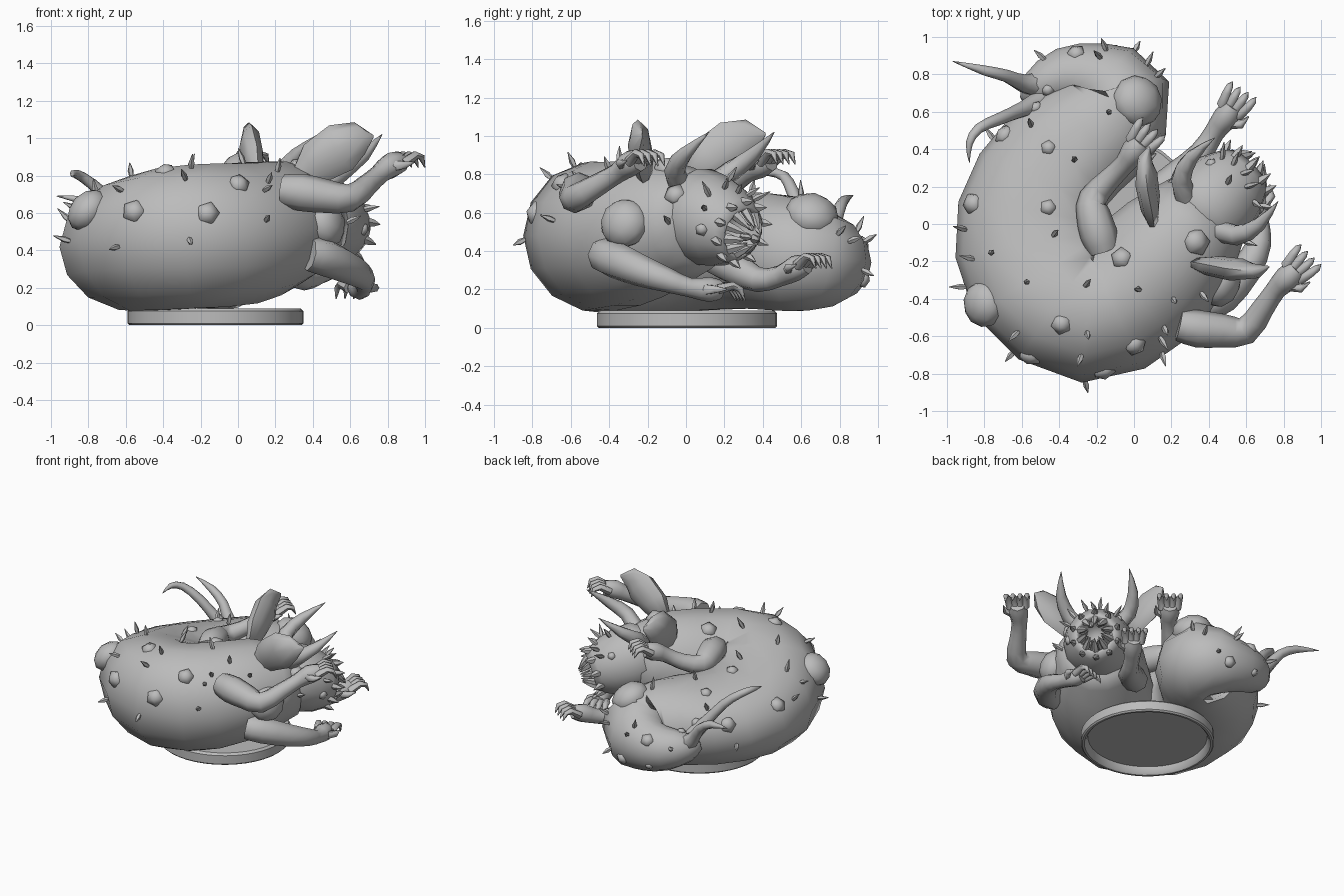
import bpy, bmesh, math, random
from mathutils import Vector, Matrix
from mathutils.bvhtree import BVHTree

if "Cube" in bpy.data.objects:
    bpy.data.objects.remove(bpy.data.objects["Cube"])

random.seed(4)
grey = bpy.data.materials.new("plain grey")
grey.diffuse_color = (0.5, 0.5, 0.5, 1)
grey.use_nodes = True
grey.node_tree.nodes["Principled BSDF"].inputs["Base Color"].default_value = grey.diffuse_color
Z = Vector((0, 0, 1))


def finish(name, bm, angle=60):
    bmesh.ops.recalc_face_normals(bm, faces=bm.faces)
    me = bpy.data.meshes.new(name)
    bm.to_mesh(me)
    bm.free()
    me.materials.append(grey)
    ob = bpy.data.objects.new(name, me)
    bpy.context.collection.objects.link(ob)
    bpy.ops.object.select_all(action='DESELECT')
    ob.select_set(True)
    bpy.context.view_layer.objects.active = ob
    bpy.ops.object.shade_smooth_by_angle(angle=math.radians(angle))
    return ob


def rings(bm, data, sides):
    """Skin a list of (centre, direction, radius) rings and cap both ends."""
    loops = []
    for c, d, r in data:
        side = d.cross(Z)
        side = side.normalized() if side.length > 0.05 else Vector((1, 0, 0))
        up = side.cross(d).normalized()
        loops.append([bm.verts.new(c + r * (math.cos(a) * side + math.sin(a) * up))
                      for a in (2 * math.pi * k / sides for k in range(sides))])
    for a, b in zip(loops, loops[1:]):
        for k in range(sides):
            j = (k + 1) % sides
            bm.faces.new((a[k], a[j], b[j], b[k]))
    bm.faces.new(loops[0])
    bm.faces.new(loops[-1])


def tube(bm, pts, sides=8, smooth=True):
    p = [Vector(q) for q in pts]
    if smooth:  # one extra point between neighbours
        out = []
        for i in range(len(p) - 1):
            a, b, c, d = p[max(i - 1, 0)], p[i], p[i + 1], p[min(i + 2, len(p) - 1)]
            out += [b, (9 * (b + c) - a - d) / 16]
        p = out + [p[-1]]
    c = [q.to_3d() for q in p]
    n = len(p)
    rings(bm, [(c[i], (c[min(i + 1, n - 1)] - c[max(i - 1, 0)]).normalized(), max(p[i][3], 0.002))
               for i in range(n)], sides)


def clamp(t):
    return max(0, min(1, t))


def mirror(p):
    """Reflect across the vertical plane through the head axis."""
    return (p[1] + 0.31, p[0] - 0.31) + tuple(p[2:])


# Curled body and tail; the far side is lower than the front
bm = bmesh.new()
tube(bm, [(0.40, 0.09, .55, .25), (0.23, -0.11, .54, .345), (0.02, -0.33, .49, .385),
          (-0.24, -0.45, .48, .40), (-0.5, -0.27, .48, .415), (-0.55, 0.05, .47, .395),
          (-0.4, 0.34, .44, .35), (-0.16, 0.52, .39, .31), (-0.08, 0.68, .36, .28),
          (-0.22, 0.77, .34, .205), (-0.38, 0.78, .35, .16), (-0.52, 0.71, .38, .11),
          (-0.59, 0.66, .40, .03)], 14)
for v in bm.verts:
    w = .2 * clamp((-v.co.x - .1) / .4) * clamp((v.co.y + .65) / .6) * clamp((.75 - v.co.y) / .3)
    v.co.z = .1 + (v.co.z - .1) * (1 - w)
body = finish("curled_body", bm, 80)

# Head with an open mouth, turned along the diagonal
hc = Vector((0.44, 0.13, 0.56))
hd = Vector((0.7, 0.7, -0.28)).normalized()
bm = bmesh.new()
rings(bm, [(hc + hd * s, hd, r) for s, r in
           [(.09, .02), (.11, .08), (.19, .11), (.235, .12), (.245, .14), (.2, .175), (.11, .22),
            (0, .245), (-.12, .25), (-.24, .17), (-.27, .02)]], 14)
head = finish("head", bm, 80)

# Teeth: fangs leaning inward, and a sparser outer fringe
side = hd.cross(Z).normalized()
up = side.cross(hd)
bm = bmesh.new()
for n, rad, s, lean, ln in ((10, .12, .225, -.7, .1), (10, .155, .2, .35, .075), (8, .1, .17, -.5, .1)):
    for k in range(n):
        a = 2 * math.pi * (k + 0.5) / n
        o = math.cos(a) * side + math.sin(a) * up
        b = hc + hd * s + o * rad
        q = hd + o * lean
        tube(bm, [(*b, .026), (*(b + q * ln * .5), .02), (*(b + q * ln), .002)], 5, False)
finish("teeth", bm)

# Horns, ears and arms, each with its mirrored partner
bm = bmesh.new()
horn = [(0.42, -0.02, .72, .06), (0.55, -0.06, .82, .055), (0.67, -0.0, .91, .038), (0.77, 0.12, 1.02, .002)]
for pts in (horn, [mirror(p) for p in horn]):
    tube(bm, pts, 7)
finish("horns", bm)

bm = bmesh.new()
ear = [(0.34, -0.17, .78, .07), (0.42, -0.2, .87, .12), (0.55, -0.25, .95, .135),
       (0.65, -0.26, 1.0, .09), (0.72, -0.21, 1.01, .01)]
for flip in (False, True):
    b2 = bmesh.new()
    tube(b2, ear, 8, False)
    for v in b2.verts:  # thin the ear sideways
        v.co.y = -0.24 + (v.co.y + 0.24) * 0.45
        if flip:
            v.co = Vector(mirror(tuple(v.co)))
    me = bpy.data.meshes.new("ear_tmp")
    b2.to_mesh(me)
    b2.free()
    bm.from_mesh(me)
    bpy.data.meshes.remove(me)
finish("ears", bm)


def arm(name, pts, lift):
    bm = bmesh.new()
    tube(bm, pts, 8)
    p = Vector(pts[-1][:3])
    d = (p - Vector(pts[-2][:3])).normalized()
    lat = d.cross(Z).normalized()
    for k in (-1.5, -.5, .5, 1.5):  # curled clawed fingers
        b = p + lat * k * .034 - d * .03
        m = b + d * .075 + lat * k * .012 + Z * lift
        e = m + d * .04 + lat * k * .004 - Z * .02
        tube(bm, [(*b, .03), (*m, .023), (*e, .018), (*(e + d * .025 - Z * .06), .003)], 6, False)
    t = p - d * .09 + lat * .04  # thumb
    tube(bm, [(*t, .03), (*(t + lat * .05 + d * .03), .022), (*(t + lat * .06 + d * .09), .004)], 6, False)
    finish(name, bm)


arm("upper_arm_right", [(0.24, -0.54, .72, .085), (0.34, -0.56, .71, .1), (0.47, -0.57, .69, .09),
                        (0.6, -0.57, .68, .075), (0.69, -0.45, .75, .06), (0.76, -0.35, .81, .055),
                        (0.82, -0.29, .855, .07), (0.87, -0.24, .87, .055)], .03)
arm("upper_arm_left", [(-0.16, -0.14, .72, .085), (-0.19, -0.05, .73, .1), (-0.22, 0.06, .72, .09),
                       (-0.22, 0.14, .71, .075), (-0.13, 0.24, .75, .06), (-0.05, 0.32, .81, .055),
                       (0.0, 0.39, .85, .07), (0.04, 0.44, .87, .055)], .03)
arm("lower_arm_right", [(0.38, -0.43, .38, .09), (0.47, -0.38, .36, .1), (0.6, -0.24, .3, .085),
                        (0.67, -0.1, .25, .065), (0.67, 0.02, .21, .05), (0.65, 0.12, .2, .065),
                        (0.63, 0.18, .2, .05)], .02)
arm("lower_arm_left", [(0.12, 0.16, .36, .09), (0.25, 0.26, .31, .09), (0.36, 0.38, .25, .065),
                       (0.43, 0.49, .27, .055), (0.49, 0.57, .31, .068), (0.53, 0.63, .33, .05)], .03)

# Tail tendrils
bm = bmesh.new()
tube(bm, [(-0.48, 0.74, .38, .08), (-0.59, 0.75, .47, .05), (-0.68, 0.79, .59, .035), (-0.8, 0.82, .66, .028),
          (-0.97, 0.87, .69, .002)], 7)
tube(bm, [(-0.48, 0.66, .40, .07), (-0.6, 0.61, .55, .042), (-0.72, 0.56, .70, .034), (-0.83, 0.51, .79, .028),
          (-0.88, 0.43, .81, .02), (-0.88, 0.33, .79, .002)], 7)
finish("tail_tendrils", bm)

# Skin surface lookup: drop a point on the body along a view direction
trees = []
for ob in (body, head):
    b2 = bmesh.new()
    b2.from_mesh(ob.data)
    trees.append(BVHTree.FromBMesh(b2))
    b2.free()


def hit(view, a, b):
    o, d = {"top": ((a, b, 3), (0, 0, -1)), "front": ((a, -3, b), (0, 1, 0)),
            "right": ((3, a, b), (-1, 0, 0)), "back": ((a, 3, b), (0, -1, 0))}[view]
    found = [h for h in (t.ray_cast(Vector(o), Vector(d)) for t in trees) if h[0]]
    return min(found, key=lambda h: h[3]) if found else None


# Round warts: view, position, radius
warts = [("top", -.31, .92, .05), ("top", -.46, .71, .035), ("top", -.53, .63, .04), ("top", -.46, .41, .042),
         ("top", -.46, .09, .045), ("top", -.87, .11, .06), ("top", -.82, -.43, .12), ("top", -.39, -.54, .057),
         ("front", -.56, .61, .065), ("front", -.16, .6, .065), ("front", .01, .76, .06), ("top", -.07, -.18, .06),
         ("top", .34, -.1, .075), ("top", .03, .66, .135), ("right", -.33, .55, .125), ("right", .08, .51, .035),
         ("right", -.06, .7, .06), ("top", .41, .33, .03), ("back", -.1, .25, .045), ("back", -.33, .25, .03),
         ("back", -.7, .5, .06)]
bm = bmesh.new()
for view, a, b, r in warts:
    h = hit(view, a, b)
    if h:
        m = (Matrix.Translation(h[0] - h[1] * r * .2) @ h[1].to_track_quat('Z', 'Y').to_matrix().to_4x4()
             @ Matrix.Diagonal((1, 1, .75, 1)))
        bmesh.ops.create_icosphere(bm, subdivisions=1 if r < .1 else 2, radius=r * 1.05, matrix=m)
finish("warts", bm, 50)

# Small thorns
thorns = {"top": [(-.48, .88), (-.18, .89), (.12, .79), (-.13, .6), (-.32, .34), (-.9, -.03), (-.76, -.15),
                  (-.57, -.31), (-.43, -.06), (-.26, -.33), (-.25, -.58), (.16, -.55), (.03, -.35), (.21, -.4),
                  (.36, -.37), (.5, .22), (.58, .27), (.53, .32), (.6, .2), (.47, .35), (.64, .12)],
          "front": [(-.9, .45), (-.64, .42), (-.26, .46), (.15, .56), (-.28, .78), (-.62, .72), (.14, .72), (-.86, .62)],
          "right": [(-.09, .55), (.1, .62), (.85, .45)],
          "back": [(-.15, .45), (0, .3), (-.55, .6), (-.75, .35)]}
bm = bmesh.new()
for view, spots in thorns.items():
    for a, b in spots:
        h = hit(view, a, b)
        if h:
            n = (h[1] + .3 * Vector([random.uniform(-1, 1) for _ in range(3)])).normalized()
            p, ln = h[0], random.uniform(.07, .1)
            tube(bm, [(*(p - n * .02), .01), (*(p + n * .03), .017), (*(p + n * ln), .001)], 5, False)
finish("thorns", bm)

# Hollow round pedestal
bm = bmesh.new()
rings(bm, [(Vector((-0.12, 0.005, z)), Z, r) for z, r in
           [(.055, .02), (.055, .42), (.015, .43), (.0, .445), (.0, .46), (.01, .47), (.075, .47),
            (.09, .455), (.09, .02)]], 40)
finish("pedestal", bm, 40)
